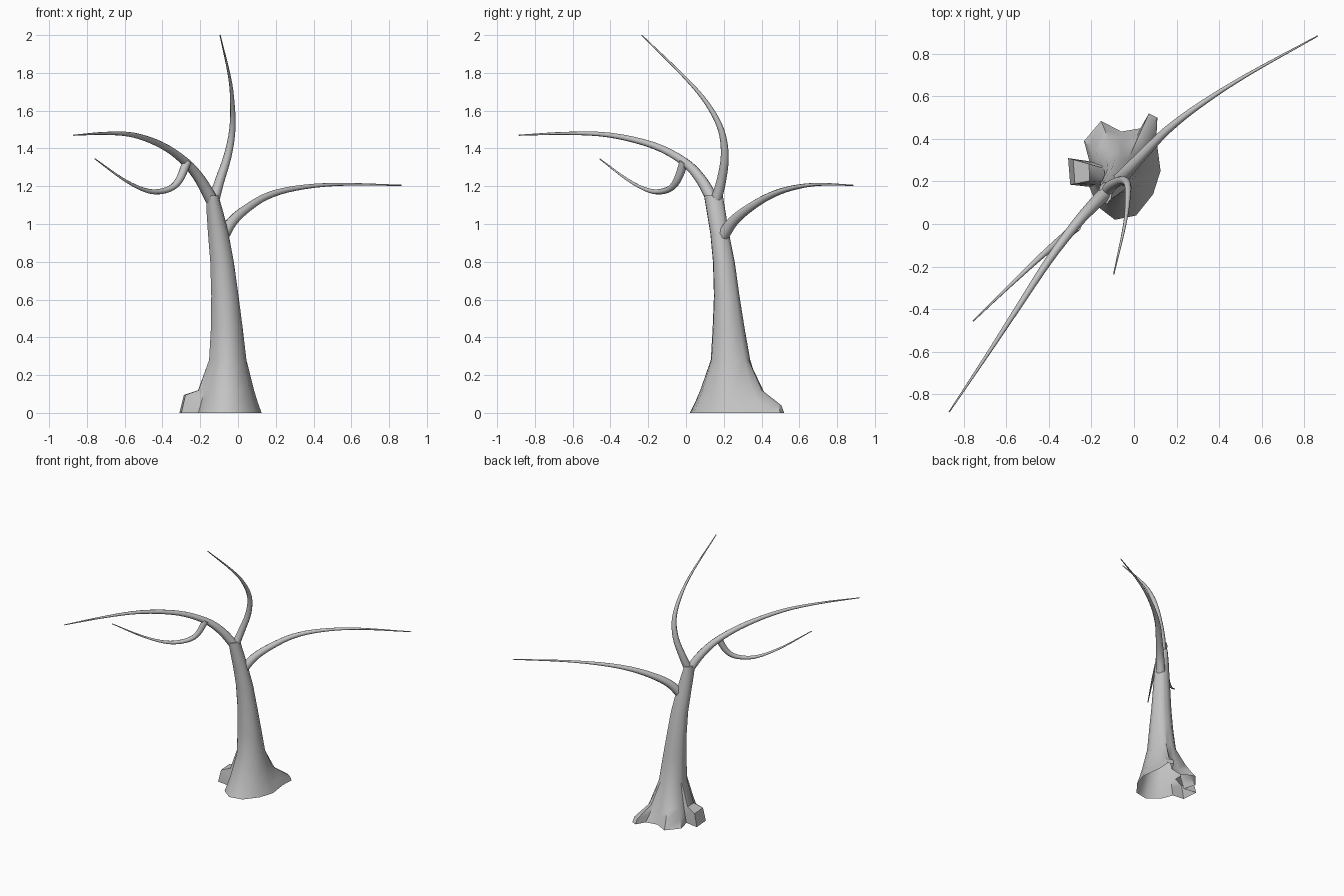
import bpy, bmesh, math
from mathutils import Vector

cube = bpy.data.objects.get("Cube")
if cube:
    bpy.data.objects.remove(cube, do_unlink=True)

bark = bpy.data.materials.new("grey bark")
bark.use_nodes = True
bark.diffuse_color = (0.55, 0.55, 0.55, 1)
bark.node_tree.nodes["Principled BSDF"].inputs["Base Color"].default_value = (0.55, 0.55, 0.55, 1)


def skin(name, rings, cap_start=False):
    """Loft a surface through rings of equal point count, closing the last ring."""
    bm = bmesh.new()
    loops = [[bm.verts.new(p) for p in ring] for ring in rings]
    n = len(loops[0])
    for a, b in zip(loops, loops[1:]):
        for i in range(n):
            j = (i + 1) % n
            bm.faces.new((a[i], a[j], b[j], b[i]))
    bm.faces.new(loops[-1])
    if cap_start:
        bm.faces.new(loops[0][::-1])
    mesh = bpy.data.meshes.new(name)
    bm.to_mesh(mesh)
    bm.free()
    obj = bpy.data.objects.new(name, mesh)
    bpy.context.collection.objects.link(obj)
    mesh.materials.append(bark)
    bpy.ops.object.select_all(action='DESELECT')
    obj.select_set(True)
    bpy.context.view_layer.objects.active = obj
    bpy.ops.object.shade_smooth_by_angle(angle=math.radians(50))
    return obj


def spline(points, steps=4):
    """Catmull-Rom curve through points."""
    p = [Vector(q) for q in points]
    p = [2 * p[0] - p[1]] + p + [2 * p[-1] - p[-2]]
    out = []
    for a, b, c, d in zip(p, p[1:], p[2:], p[3:]):
        for k in range(steps):
            t = k / steps
            out.append(0.5 * (2 * b + (c - a) * t + (2 * a - 5 * b + 4 * c - d) * t * t
                              + (3 * b - a - 3 * c + d) * t ** 3))
    return out + [p[-2]]


def branch(name, points, radius, tip=0.003, sides=8):
    """Tapering tube along a curved path."""
    path = spline(points)
    last = len(path) - 1
    side = Vector((1, -1, 0)).normalized()
    rings = []
    for i, c in enumerate(path):
        tangent = (path[min(i + 1, last)] - path[max(i - 1, 0)]).normalized()
        side = (side - tangent * side.dot(tangent)).normalized()
        up = tangent.cross(side)
        r = tip + (radius - tip) * (1 - i / last)
        rings.append([c + r * (math.cos(a) * side + math.sin(a) * up)
                      for a in (math.tau * k / sides for k in range(sides))])
    skin(name, rings, True)


# Trunk: root outline at the ground, blended into oval rings higher up
roots = [(.125, .25), (.105, .4), (.11, .5), (.07, .52), (.03, .45), (-.06, .435),
         (-.155, .485), (-.235, .39), (-.21, .295), (-.31, .31), (-.3, .185),
         (-.21, .175), (-.175, .085), (-.09, .02), (.01, .04), (.09, .14)]
# height, centre x, centre y, half width x, half width y
ovals = [(.28, -.055, .235, .1, .105), (.45, -.06, .225, .085, .085),
         (.62, -.07, .215, .073, .068), (.8, -.085, .2, .063, .058),
         (.95, -.105, .178, .055, .05), (1.06, -.122, .16, .045, .05),
         (1.15, -.135, .145, .032, .05)]
angles = [math.atan2(y - .235, x + .055) for x, y in roots]


def oval(z, cx, cy, rx, ry):
    return [Vector((cx + rx * math.cos(a), cy + ry * math.sin(a), z)) for a in angles]


ground = [Vector((x, y, 0)) for x, y in roots]
upper = [oval(*o) for o in ovals]
shoulder, collar = [], []
for i, (g, u) in enumerate(zip(ground, upper[0])):
    # the two long roots stay proud of the trunk
    side_root, back_root = i in (9, 10), i in (2, 3)
    s = g.lerp(u, .15 if side_root else .08 if back_root else .25)
    s.z = .095 if side_root else .04 if back_root else .055
    c = g.lerp(u, .62 if side_root or back_root else .5)
    c.z = .12
    shoulder.append(s)
    collar.append(c)
skin("trunk", [ground, shoulder, collar] + upper)

# Branches
branch("long_right_branch", [(-.13, .15, 1.11), (-.2, .08, 1.235), (-.28, -.01, 1.33),
       (-.4, -.17, 1.415), (-.55, -.4, 1.47), (-.7, -.63, 1.48), (-.87, -.885, 1.47)], .034)
branch("drooping_twig", [(-.27, -.01, 1.33), (-.31, -.045, 1.235), (-.36, -.085, 1.187),
       (-.44, -.155, 1.17), (-.52, -.23, 1.19), (-.62, -.325, 1.245), (-.757, -.457, 1.345)], .024)
branch("upright_branch", [(-.135, .15, 1.1), (-.1, .185, 1.22), (-.055, .205, 1.36),
       (-.03, .185, 1.5), (-.03, .11, 1.64), (-.045, -.01, 1.78), (-.095, -.235, 2.0)], .03)
branch("left_branch", [(-.085, .19, .93), (-.03, .25, 1.015), (.05, .335, 1.085),
       (.16, .445, 1.15), (.31, .56, 1.19), (.53, .7, 1.21), (.865, .885, 1.205)], .034)
